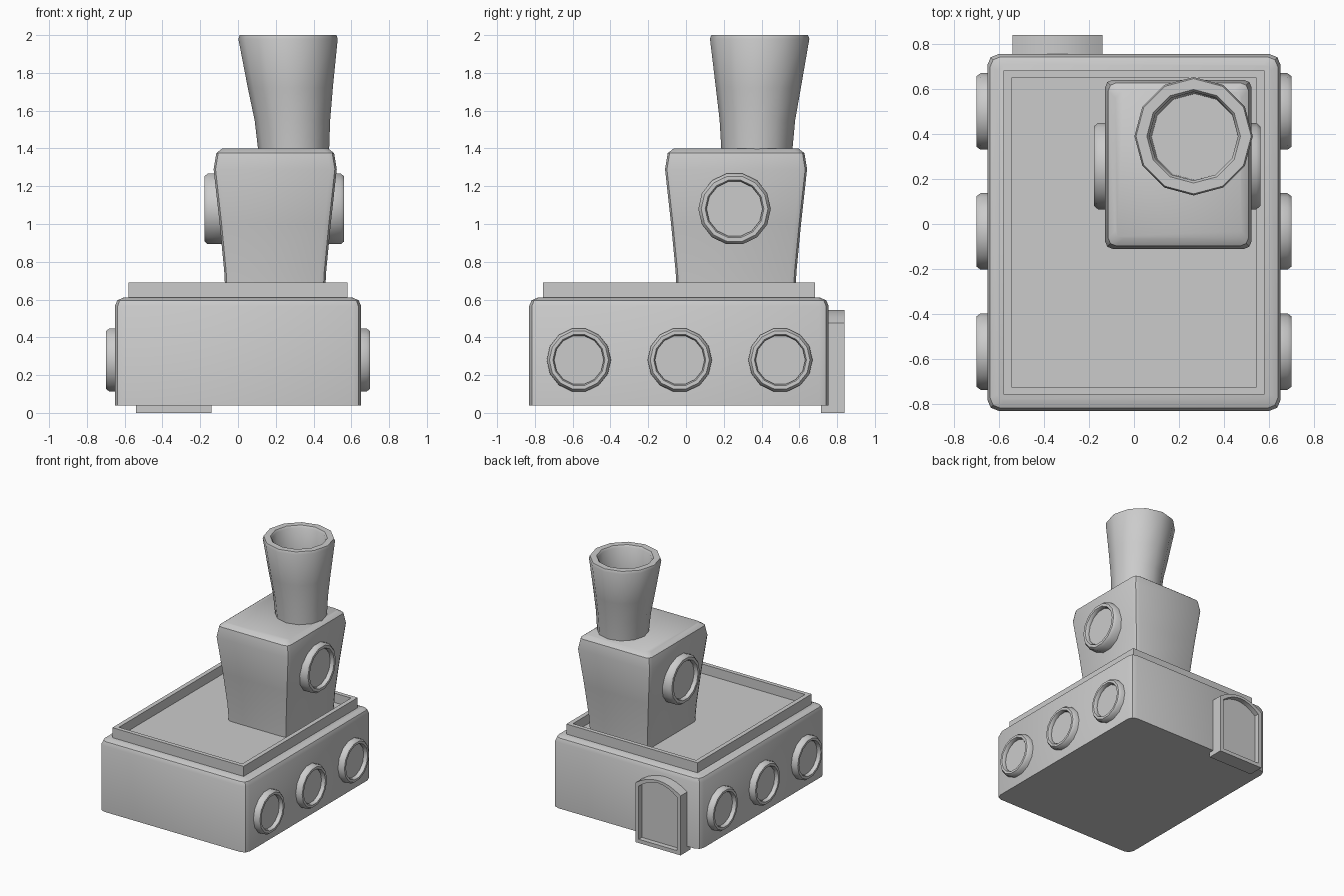
import bpy, bmesh
from math import sin, cos, pi, radians

if "Cube" in bpy.data.objects:
    bpy.data.objects.remove(bpy.data.objects["Cube"])


def loft(name, loops, smooth=40):
    """Skin equal-length loops of points and cap both ends."""
    bm = bmesh.new()
    rings = [[bm.verts.new(p) for p in loop] for loop in loops]
    n = len(rings[0])
    for a, b in zip(rings, rings[1:]):
        for i in range(n):
            j = (i + 1) % n
            bm.faces.new((a[i], a[j], b[j], b[i]))
    bm.faces.new(rings[0][::-1])
    bm.faces.new(rings[-1])
    bmesh.ops.recalc_face_normals(bm, faces=bm.faces)
    me = bpy.data.meshes.new(name)
    bm.to_mesh(me)
    bm.free()
    ob = bpy.data.objects.new(name, me)
    bpy.context.collection.objects.link(ob)
    if smooth:
        bpy.ops.object.select_all(action='DESELECT')
        ob.select_set(True)
        bpy.context.view_layer.objects.active = ob
        bpy.ops.object.shade_smooth_by_angle(angle=radians(smooth))
    return ob


def rounded_rect(cx, cy, hx, hy, z, r, seg=2):
    """Horizontal rectangle with rounded corners."""
    pts = []
    for k, (sx, sy) in enumerate([(1, 1), (-1, 1), (-1, -1), (1, -1)]):
        for i in range(seg + 1):
            a = pi / 2 * (k + i / seg)
            pts.append((cx + sx * (hx - r) + r * cos(a),
                        cy + sy * (hy - r) + r * sin(a), z))
    return pts


def rect(cx, cy, hx, hy, z):
    return [(cx + sx * hx, cy + sy * hy, z)
            for sx, sy in [(1, 1), (-1, 1), (-1, -1), (1, -1)]]


def porthole(name, side, cx, base, out, y, z, r, n=14):
    """Bevelled ring with recessed pane, facing along x."""
    prof = [(base, r), (out - 0.018, r), (out, r * 0.92), (out, r * 0.81),
            (out - 0.012, r * 0.77), (out - 0.03, r * 0.77)]
    loft(name, [[(cx + side * d, y + q * cos(2 * pi * i / n),
                  z + q * sin(2 * pi * i / n)) for i in range(n)]
                for d, q in prof])


def arch(y, inset):
    """Door outline with a shallow curved top."""
    cx, hx, z0, z1, rise = -0.34, 0.20 - inset, inset, 0.475 - inset * 0.7, 0.07
    pts = [(cx - hx, y, z0), (cx + hx, y, z0)]
    for i in range(9):
        t = 1 - i / 4
        pts.append((cx + hx * t, y, z1 + rise * (1 - t * t)))
    return pts


# Hull block with softened upright and top edges
HY = -0.0375
loft("base_block", [rounded_rect(0, HY, 0.652 - d, 0.793 - d, z, 0.05 - d * 0.5)
                    for z, d in [(0.04, 0), (0.565, 0), (0.596, 0.013), (0.61, 0.045)]])

# Raised parapet with recessed deck
loft("deck_rim", [rect(0, HY, 0.58, 0.72, 0.59), rect(0, HY, 0.58, 0.72, 0.69),
                  rect(0, HY, 0.545, 0.687, 0.69), rect(0, HY, 0.545, 0.687, 0.615)], 0)

# Flared tower
loft("tower", [rounded_rect(0.197, 0.265, h, h + 0.05, z, 0.035)
               for z, h in [(0.60, 0.262), (0.75, 0.270), (1.0, 0.294), (1.29, 0.326),
                            (1.375, 0.312), (1.40, 0.28)]])

# Leaning, flared chimney with hollow mouth
chimney = [(1.38, 0.295, 0.375, 0.187), (1.55, 0.288, 0.378, 0.200),
           (1.72, 0.277, 0.383, 0.225), (1.98, 0.265, 0.39, 0.263),
           (2.0, 0.265, 0.39, 0.256), (2.0, 0.265, 0.39, 0.208),
           (1.985, 0.265, 0.39, 0.197), (1.75, 0.27, 0.387, 0.192)]
loft("chimney", [[(x + r * cos(pi / 6 * i), y + r * sin(pi / 6 * i), z)
                  for i in range(12)] for z, x, y, r in chimney])

# Portholes on both sides of the base and the tower
for side, tag in ((1, "right"), (-1, "left")):
    for i, y in enumerate((-0.567, -0.033, 0.50)):
        porthole(f"base_porthole_{tag}_{i + 1}", side, 0, 0.62, 0.70, y, 0.28, 0.17)
    porthole(f"tower_porthole_{tag}", side, 0.192, 0.27, 0.37, 0.257, 1.08, 0.192)

# Arched back door with inset panel
loft("door", [arch(0.715, 0), arch(0.84, 0), arch(0.84, 0.03), arch(0.80, 0.03)], 30)
